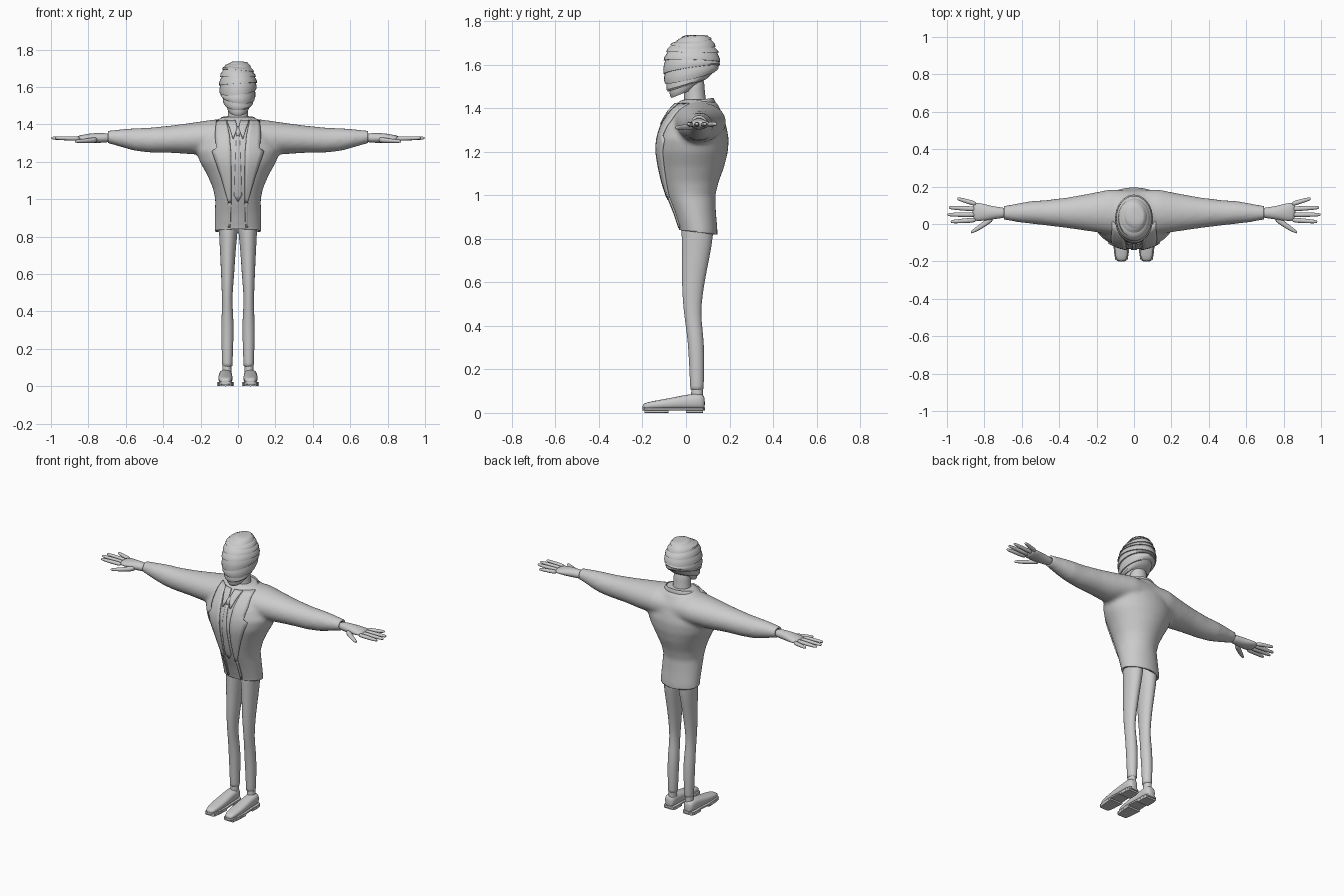
import bpy, bmesh, math, random
from mathutils import Vector
from mathutils.bvhtree import BVHTree

cube = bpy.data.objects.get("Cube")
if cube:
    bpy.data.objects.remove(cube, do_unlink=True)
random.seed(4)

grey = bpy.data.materials.new("plain grey")
grey.use_nodes = True
grey.diffuse_color = (0.6, 0.6, 0.6, 1)
grey.node_tree.nodes["Principled BSDF"].inputs["Base Color"].default_value = (0.6, 0.6, 0.6, 1)

SIDES = (("left", 1), ("right", -1))


def finish(name, bm, subsurf=0, angle=None):
    """Turn a bmesh into a shaded object."""
    bmesh.ops.recalc_face_normals(bm, faces=bm.faces)
    for f in bm.faces:
        f.smooth = True
    mesh = bpy.data.meshes.new(name)
    bm.to_mesh(mesh)
    bm.free()
    mesh.materials.append(grey)
    ob = bpy.data.objects.new(name, mesh)
    bpy.context.collection.objects.link(ob)
    if angle:
        bpy.ops.object.select_all(action='DESELECT')
        ob.select_set(True)
        bpy.context.view_layer.objects.active = ob
        bpy.ops.object.shade_smooth_by_angle(angle=math.radians(angle))
    if subsurf:
        ob.modifiers.new("Round", 'SUBSURF').levels = subsurf
        ob.modifiers["Round"].render_levels = subsurf
    return ob


def loft(bm, rings, axis, side=1, power=1.0, n=16):
    """Skin rings of (position, centre a, centre b, radius a, radius b) along an axis."""
    rows = []
    for p, ca, cb, ra, rb in rings:
        row = []
        for i in range(n):
            c, s = math.cos(math.tau * i / n), math.sin(math.tau * i / n)
            a = ca + ra * math.copysign(abs(c) ** power, c)
            b = cb + rb * math.copysign(abs(s) ** power, s)
            co = {'x': (p, a, b), 'y': (a, p, b), 'z': (a, b, p)}[axis]
            row.append(bm.verts.new((co[0] * side, co[1], co[2])))
        rows.append(row)
    skin(bm, rows)


def skin(bm, rows):
    n = len(rows[0])
    for lo, hi in zip(rows, rows[1:]):
        for i in range(n):
            bm.faces.new((lo[i], lo[(i + 1) % n], hi[(i + 1) % n], hi[i]))
    bm.faces.new(rows[0])
    bm.faces.new(rows[-1])


def part(name, rings, axis, side=1, power=1.0, subsurf=1, angle=None):
    bm = bmesh.new()
    loft(bm, rings, axis, side, power)
    return finish(name, bm, subsurf, angle)


# Jacket: body and sleeves fused into one cloth shell
BODY = [(0.78, 0, .058, .122, .085), (0.84, 0, .057, .125, .088), (0.92, 0, .04, .124, .098),
        (1.0, 0, .022, .122, .113), (1.06, 0, .02, .135, .13), (1.13, 0, .025, .165, .151),
        (1.2, 0, .028, .205, .165), (1.26, 0, .032, .225, .165), (1.32, 0, .035, .2, .15),
        (1.38, 0, .042, .15, .123), (1.42, 0, .05, .115, .095), (1.44, 0, .05, .085, .07)]
SLEEVE = [(0, .06, 1.33, .12, .10), (.13, .065, 1.335, .12, .091), (.24, .062, 1.325, .101, .085),
          (.35, .06, 1.321, .083, .074), (.47, .06, 1.316, .068, .067), (.55, .062, 1.319, .061, .061),
          (.62, .06, 1.326, .051, .049), (.695, .06, 1.333, .037, .034), (.73, .06, 1.333, .036, .033)]
bm = bmesh.new()
loft(bm, BODY, 'z', n=32)
for _, s in SIDES:
    loft(bm, SLEEVE, 'x', s, n=24)
base = finish("jacket_base", bm)
remesh = base.modifiers.new("Fuse", 'REMESH')
remesh.mode = 'VOXEL'
remesh.voxel_size = 0.011
smooth = base.modifiers.new("Soften", 'SMOOTH')
smooth.factor = 0.5
smooth.iterations = 10
graph = bpy.context.evaluated_depsgraph_get()
bm = bmesh.new()
bm.from_object(base, graph)
bpy.data.objects.remove(base, do_unlink=True)
for co, no in (((0, .05, .83), (0, -.12, -1)), ((.695, 0, 0), (1, 0, 0)), ((-.695, 0, 0), (-1, 0, 0))):
    bmesh.ops.bisect_plane(bm, geom=bm.verts[:] + bm.edges[:] + bm.faces[:],
                           plane_co=co, plane_no=no, clear_outer=True)
cloth = BVHTree.FromBMesh(bm)
jacket = finish("jacket", bm)
shell = jacket.modifiers.new("Cloth", 'SOLIDIFY')
shell.thickness = 0.012
shell.offset = -1


def panel(name, rows, side=1, lift=0.004, thick=0.009):
    """Plate lying on the chest, given as rows of (height, inner x, outer x)."""
    bm = bmesh.new()
    grid = []
    for (z0, a0, b0), (z1, a1, b1) in zip(rows, rows[1:]):
        steps = max(1, round((z0 - z1) / 0.025))
        for k in range(steps + (z1 == rows[-1][0])):
            t = k / steps
            z, a, b = z0 + (z1 - z0) * t, a0 + (a1 - a0) * t, b0 + (b1 - b0) * t
            row = []
            for j in range(5):
                x = side * (a + (b - a) * j / 4)
                hit = cloth.ray_cast(Vector((x, -1, z)), Vector((0, 1, 0)))[0]
                y = hit.y if hit and hit.y < 0.03 else 0.0
                row.append(bm.verts.new((x, y - lift, z)))
            grid.append(row)
    for up, lo in zip(grid, grid[1:]):
        for j in range(4):
            bm.faces.new((up[j], up[j + 1], lo[j + 1], lo[j]))
    ob = finish(name, bm, angle=40)
    plate = ob.modifiers.new("Plate", 'SOLIDIFY')
    plate.thickness = thick
    plate.offset = 0


# Lapels, jacket front edges, shirt collar and tie
for label, s in SIDES:
    panel(label + "_lapel", [(1.42, .062, .115), (1.34, .045, .122), (1.275, .04, .115),
                             (1.255, .038, .138), (1.12, .036, .09), (.98, .036, .05)], s)
    panel(label + "_front_edge", [(.99, .036, .052), (.85, .04, .052)], s, lift=.002)
    panel(label + "_shirt_collar", [(1.42, .012, .06), (1.38, .004, .045), (1.325, .024, .028)], s, lift=.006)
panel("tie_knot", [(1.385, -.014, .014), (1.34, -.009, .009)], lift=.004)
panel("tie", [(1.34, -.008, .008), (1.1, -.018, .018), (1.02, -.02, .02), (.99, -.002, .002)], lift=.001)

# Turned-down jacket collar around the neck
bm = bmesh.new()
rows = []
for i in range(25):
    ang = math.radians(-50 + 280 * i / 24)
    c, s = math.cos(ang), math.sin(ang)
    back = (s + 0.77) / 1.77
    rows.append([bm.verts.new((r * c, .048 + q * s, z + back * rise)) for r, q, z, rise in
                 ((.078, .07, 1.405, .02), (.092, .078, 1.425, .022), (.122, .093, 1.385, .03))])
for a, b in zip(rows, rows[1:]):
    for j in range(2):
        bm.faces.new((a[j], a[j + 1], b[j + 1], b[j]))
collar = finish("jacket_collar", bm, angle=60)
collar.modifiers.new("Cloth", 'SOLIDIFY').thickness = 0.012

# Neck
part("neck", [(1.38, 0, .045, .07, .06), (1.43, 0, .042, .056, .052), (1.48, 0, .038, .052, .048),
              (1.56, 0, .035, .055, .05)], 'z')

# Head wrapped in overlapping bands: (height, centre y, radius x, radius y, slope)
HEAD = [(1.468, -.012, .042, .05, .4), (1.515, .01, .074, .094, .35), (1.56, .025, .091, .124, .15),
        (1.61, .027, .098, .127, 0), (1.66, .03, .091, .116, 0), (1.7, .033, .076, .092, 0),
        (1.726, .04, .052, .062, 0), (1.735, .042, .034, .042, 0)]


def head_ring(bm, t, swell, lean):
    k = min(int(t), len(HEAD) - 2)
    z, cy, rx, ry, slope = (a + (b - a) * (t - k) for a, b in zip(HEAD[k], HEAD[k + 1]))
    ring = []
    for i in range(32):
        x = (rx + swell) * math.cos(math.tau * i / 32)
        y = (ry + swell) * math.sin(math.tau * i / 32)
        ring.append(bm.verts.new((x, cy + y, z + slope * y + lean[0] * x + lean[1] * y)))
    return ring


bm = bmesh.new()
rows = []
bands = 9
leans = [(random.uniform(-.13, .13), random.uniform(-.06, .08)) for _ in range(bands + 1)]
leans[0] = leans[-1] = (0, 0)
for i in range(bands):
    for f, swell in ((0, .004), (.35, .005), (.7, .001), (1, -.003)):
        lean = [a + (b - a) * f for a, b in zip(leans[i], leans[i + 1])]
        rows.append(head_ring(bm, (i + f) * (len(HEAD) - 1) / bands, swell, lean))
skin(bm, rows)
finish("wrapped_head", bm, angle=35)

# Legs, ankles, shoes and hands
LEG = [(.95, .05, .05, .06, .08), (.82, .052, .055, .05, .075), (.7, .055, .043, .041, .063),
       (.6, .055, .033, .036, .053), (.5, .058, .028, .029, .043), (.42, .057, .033, .028, .038),
       (.33, .056, .046, .035, .038), (.2, .057, .05, .031, .035), (.11, .057, .05, .028, .031),
       (.105, .057, .05, .028, .031)]
SHOE = [(-.2, .014, .036), (-.19, .029, .046), (-.15, .036, .055), (-.08, .041, .067),
        (0, .036, .084), (.05, .037, .09), (.078, .031, .086), (.087, .016, .07)]
PALM = [(.68, .06, 1.328, .028, .024), (.72, .06, 1.328, .03, .026), (.77, .06, 1.327, .039, .028),
        (.82, .064, 1.326, .049, .021), (.865, .066, 1.325, .052, .013)]
FINGERS = {"index": (.022, .012, .98), "middle": (.05, .05, .998),
           "ring": (.08, .088, .99), "little": (.106, .136, .945)}
for label, s in SIDES:
    part(label + "_trouser_leg", LEG, 'z', s)
    part(label + "_ankle", [(.06, .06, .05, .024, .028), (.13, .058, .052, .023, .026)], 'z', s, subsurf=0, angle=40)
    part(label + "_shoe", [(y, .067, (top + .016) / 2, w, (top - .016) / 2) for y, w, top in SHOE],
         'y', s, power=.75)
    for name, keep, low, high in (("sole", SHOE, .01, .024), ("toe_tread", SHOE[1:4], 0, .014),
                                  ("heel", SHOE[4:7], 0, .014)):
        part(label + "_" + name, [(y, .067, (low + high) / 2, w + .004, (high - low) / 2)
                                  for y, w, _ in keep], 'y', s, power=.4, subsurf=0, angle=40)
    part(label + "_palm", PALM, 'x', s)
    for name, (y0, y1, tip) in FINGERS.items():
        rings = [(.84 + (tip - .84) * t, y0 + (y1 - y0) * t, 1.324 + .003 * t, r, r * .9)
                 for t, r in ((0, .014), (.4, .013), (.75, .011), (.95, .009), (1, .005))]
        part(label + "_" + name + "_finger", rings, 'x', s)
    part(label + "_thumb", [(.75, .035, 1.318, .02, .017), (.79, .008, 1.314, .019, .014),
                            (.83, -.02, 1.311, .015, .011), (.865, -.041, 1.31, .01, .009),
                            (.873, -.045, 1.31, .005, .005)], 'x', s)
